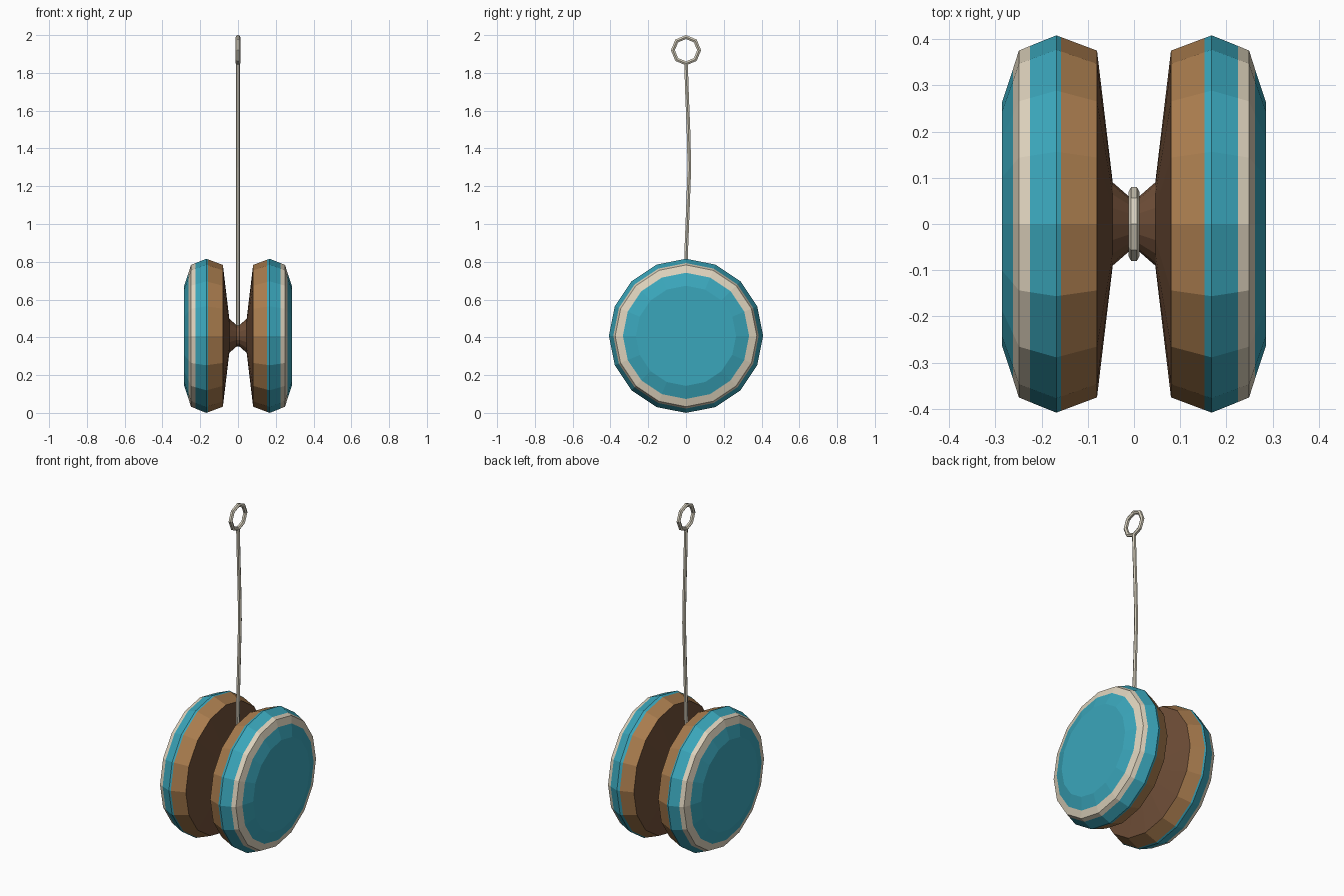
import bpy, bmesh, math
from mathutils import Vector

if "Cube" in bpy.data.objects:
    bpy.data.objects.remove(bpy.data.objects["Cube"])


def material(name, hexcode):
    lin = []
    for i in (0, 2, 4):
        c = int(hexcode[i:i + 2], 16) / 255
        lin.append(c / 12.92 if c <= 0.04045 else ((c + 0.055) / 1.055) ** 2.4)
    m = bpy.data.materials.new(name)
    m.diffuse_color = (*lin, 1)
    m.use_nodes = True
    m.node_tree.nodes["Principled BSDF"].inputs["Base Color"].default_value = m.diffuse_color
    return m


TEAL = material("teal paint", "3AA6BB")
CREAM = material("cream stripe", "DED3BD")
WOOD = material("light wood", "A97C4E")
DARK = material("dark wood", "704F38")
CORD = material("cord", "D6CFBD")


def loft(name, rings, mats, band_mats=None, closed=False):
    """Skin a list of point rings, one material index per band."""
    bm = bmesh.new()
    vs = [[bm.verts.new(p) for p in ring] for ring in rings]
    n = len(rings[0])
    for k in range(len(vs) if closed else len(vs) - 1):
        a, b = vs[k], vs[(k + 1) % len(vs)]
        for i in range(n):
            j = (i + 1) % n
            f = bm.faces.new((a[i], a[j], b[j], b[i]))
            f.material_index = band_mats[k] if band_mats else 0
    if not closed:
        for ring, k in ((vs[0], 0), (vs[-1], -1)):
            f = bm.faces.new(ring)
            f.material_index = band_mats[k] if band_mats else 0
    bmesh.ops.recalc_face_normals(bm, faces=bm.faces)
    me = bpy.data.meshes.new(name)
    bm.to_mesh(me)
    bm.free()
    for m in mats:
        me.materials.append(m)
    ob = bpy.data.objects.new(name, me)
    bpy.context.collection.objects.link(ob)
    return ob


CENTER_Z = 0.408


def lathe_ring(x, r, sides=16):
    return [(x, r * math.sin(i * math.tau / sides),
             CENTER_Z + r * math.cos(i * math.tau / sides)) for i in range(sides)]


# Two discs: inner cone, wooden rim, teal band, cream stripe, teal cap
for side, label, seam in ((-1, "left_disc", 0.158), (1, "right_disc", 0.153)):
    seam_r = 0.375 + 0.033 * (seam - 0.08) / 0.088
    profile = [(0.046, 0.09), (0.08, 0.375), (seam, seam_r), (0.168, 0.408),
               (0.225, 0.385), (0.249, 0.375), (0.262, 0.334), (0.285, 0.265)]
    loft(label, [lathe_ring(side * x, r) for x, r in profile],
         [TEAL, CREAM, WOOD, DARK], [3, 2, 0, 0, 1, 1, 0])

# Waisted axle
loft("axle", [lathe_ring(x, r) for x, r in
              ((-0.046, 0.09), (-0.008, 0.057), (0.008, 0.057), (0.046, 0.09))], [DARK])

# Slightly bowed string
path = [(0.0, 0.45), (-0.002, 0.65), (0.001, 0.85), (0.01, 1.08),
        (0.018, 1.3), (0.013, 1.5), (0.005, 1.7), (0.0, 1.855)]
loft("string", [[(0.011 * math.cos(i * math.tau / 6),
                  y + 0.011 * math.sin(i * math.tau / 6), z) for i in range(6)]
                for y, z in path], [CORD])

# Octagonal finger loop with a hexagonal section
loop_rings = []
for k in range(8):
    a = k * math.tau / 8
    out = Vector((0, math.sin(a), math.cos(a)))
    loop_rings.append([Vector((0, 0, 1.92)) + out * (0.0695 + 0.012 * math.sin(t))
                       + Vector((0.012 * math.cos(t), 0, 0))
                       for t in (i * math.tau / 6 for i in range(6))])
loft("finger_loop", loop_rings, [CORD], closed=True)
